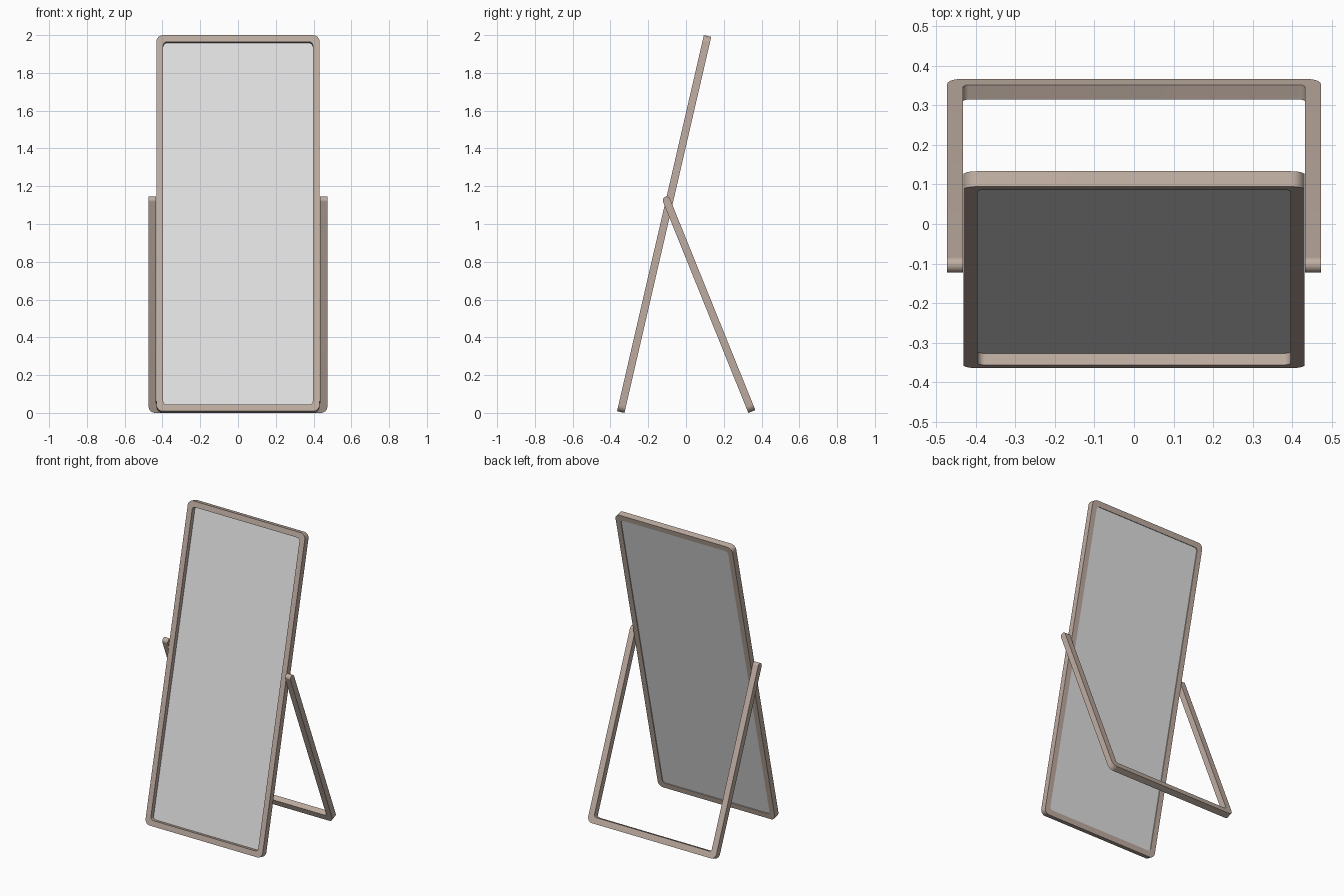
import bpy, bmesh, math
from mathutils import Vector

if "Cube" in bpy.data.objects:
    bpy.data.objects.remove(bpy.data.objects["Cube"])


def material(name, rgb):
    m = bpy.data.materials.new(name)
    m.diffuse_color = (*rgb, 1)
    m.use_nodes = True
    m.node_tree.nodes["Principled BSDF"].inputs["Base Color"].default_value = m.diffuse_color
    return m


WOOD = material("taupe_frame", (0.52, 0.42, 0.36))
GLASS = material("mirror_grey", (0.75, 0.75, 0.75))


def corner(cx, cz, r, start, n=8):
    # Quarter arc, counter-clockwise from the start angle
    return [(cx + r * math.cos(math.radians(start + 90 * k / n)),
             cz + r * math.sin(math.radians(start + 90 * k / n))) for k in range(n + 1)]


def rounded_rect(hx, z0, z1, r):
    return (corner(-hx + r, z0 + r, r, 180) + corner(hx - r, z0 + r, r, 270)
            + corner(hx - r, z1 - r, r, 0) + corner(-hx + r, z1 - r, r, 90))


def u_shape(hx, z0, z1, r):
    return ([(-hx, z1)] + corner(-hx + r, z0 + r, r, 180)
            + corner(hx - r, z0 + r, r, 270) + [(hx, z1)])


def finish(name, bm, mat, loc, tilt):
    bmesh.ops.recalc_face_normals(bm, faces=bm.faces[:])
    me = bpy.data.meshes.new(name)
    bm.to_mesh(me)
    bm.free()
    me.materials.append(mat)
    ob = bpy.data.objects.new(name, me)
    bpy.context.collection.objects.link(ob)
    ob.location = loc
    ob.rotation_euler = (math.radians(tilt), 0, 0)
    bpy.context.view_layer.objects.active = ob
    ob.select_set(True)
    bpy.ops.object.shade_smooth_by_angle(angle=math.radians(30))
    ob.select_set(False)
    return ob


def band(outer, inner, y0, y1, closed):
    # Rectangular bar running between an outer and an inner outline
    bm = bmesh.new()
    rows = [[bm.verts.new((x, y, z)) for x, z in path]
            for path, y in ((outer, y0), (outer, y1), (inner, y1), (inner, y0))]
    n = len(outer)
    for k in range(n if closed else n - 1):
        j = (k + 1) % n
        for a in range(4):
            b = (a + 1) % 4
            bm.faces.new((rows[a][k], rows[a][j], rows[b][j], rows[b][k]))
    if not closed:
        for k in (0, n - 1):
            bm.faces.new([row[k] for row in rows])
    return bm


# Mirror frame, leaning back
TILT, DEPTH, HX, H, BAR = 13, 0.04, 0.432, 2.043, 0.036
base = (0, -0.365, DEPTH * math.sin(math.radians(TILT)))
bm = band(rounded_rect(HX, 0, H, 0.035), rounded_rect(HX - BAR, BAR, H - BAR, 0.02),
          0, DEPTH, True)
finish("mirror_frame", bm, WOOD, base, -TILT)

# Mirror panel, recessed from the front
bm = bmesh.new()
face = bm.faces.new([bm.verts.new((x, 0.03, z)) for x, z in
                     rounded_rect(HX - BAR + 0.001, BAR - 0.001, H - BAR + 0.001, 0.02)])
ext = bmesh.ops.extrude_face_region(bm, geom=[face], use_keep_orig=True)
bmesh.ops.translate(bm, vec=(0, 0.005, 0),
                    verts=[v for v in ext["geom"] if isinstance(v, bmesh.types.BMVert)])
finish("mirror_panel", bm, GLASS, base, -TILT)

# U-shaped rear stand with rounded pivot ends
T = 0.04
bm = band(u_shape(0.473, -1.2055, T / 2, 0.035), u_shape(0.433, -1.2055 + T, T / 2, 0.015),
          -T / 2, T / 2, False)
tips = [e for e in bm.edges
        if all(v.co.z > T / 2 - 1e-4 for v in e.verts)
        and abs(e.verts[0].co.y - e.verts[1].co.y) < 1e-5]
bmesh.ops.bevel(bm, geom=tips, offset=T / 2 - 0.0002, segments=8, profile=0.5,
                affect='EDGES')
finish("rear_stand", bm, WOOD, (0, -0.103, 1.125), 22)
